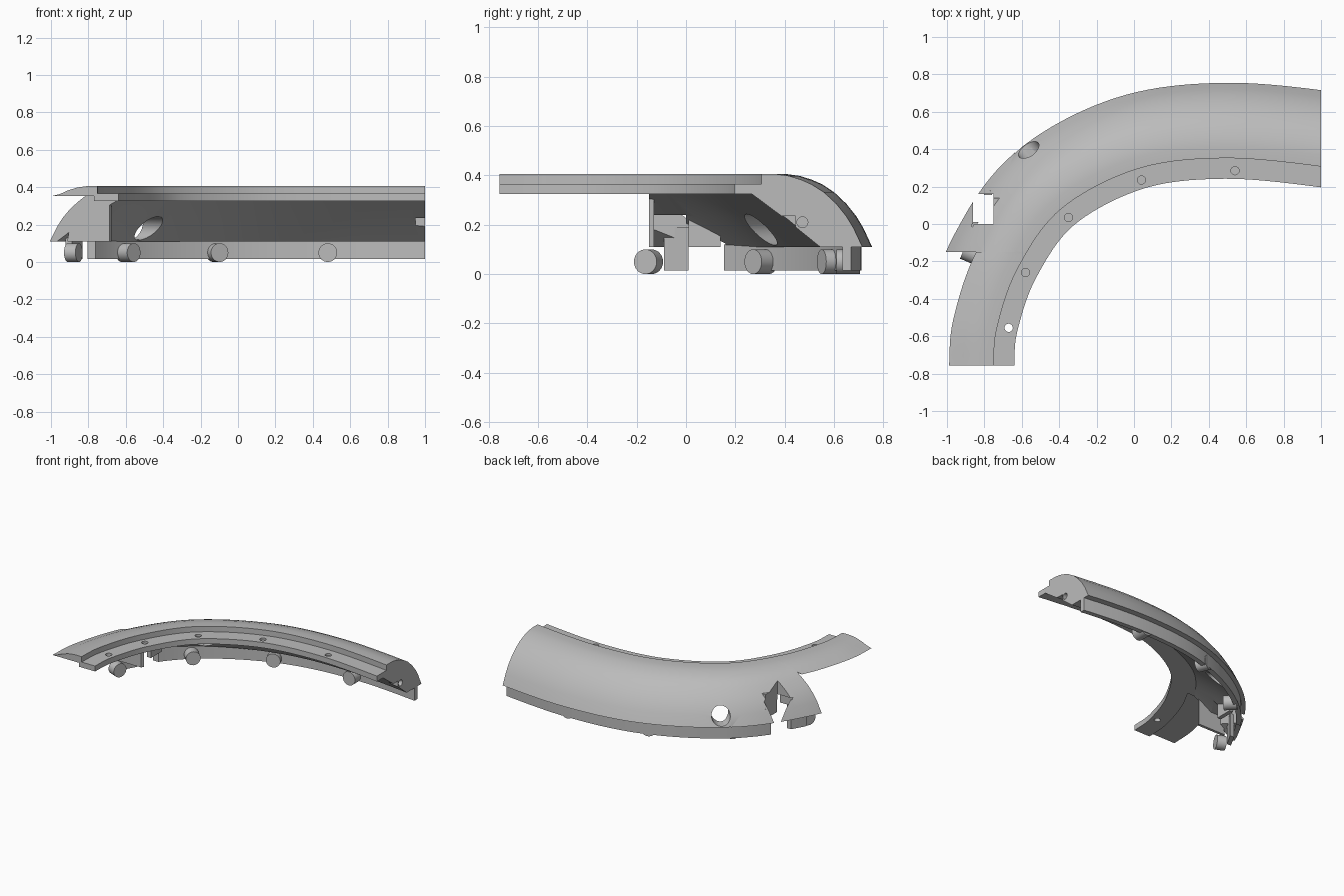
import bpy, bmesh, math
from mathutils import Vector

if "Cube" in bpy.data.objects:
    bpy.data.objects.remove(bpy.data.objects["Cube"], do_unlink=True)

grey = bpy.data.materials.new("plain_grey")
grey.use_nodes = True
grey.diffuse_color = (0.5, 0.5, 0.5, 1)
grey.node_tree.nodes["Principled BSDF"].inputs["Base Color"].default_value = (0.5, 0.5, 0.5, 1)

# Guide curve: the edge of the step, running past both ends so they can be trimmed flat
GUIDE = [Vector(p) for p in [(-.74, -1.15), (-.75, -.95), (-.75, -.75), (-.73, -.545),
                             (-.62, -.235), (-.39, .08), (.017, .294), (.48, .352),
                             (1, .307), (1.3, .245), (1.6, .16)]]


def guide_stations(steps=10):
    out = []
    for a, b, c, d in zip(GUIDE, GUIDE[1:], GUIDE[2:], GUIDE[3:]):
        for i in range(steps):
            t = i / steps
            p = .5 * (2 * b + (c - a) * t + (2 * a - 5 * b + 4 * c - d) * t * t
                      + (3 * b - a - 3 * c + d) * t ** 3)
            v = .5 * ((c - a) + 2 * (2 * a - 5 * b + 4 * c - d) * t
                      + 3 * (3 * b - a - 3 * c + d) * t * t)
            out.append((p, Vector((-v.y, v.x)).normalized()))
    return out


STATIONS = guide_stations()
ENDS = [((1, 0, 0), (1, 0, 0)), ((0, -.757, 0), (0, -1, 0))]


def above(y):
    return ((0, y, 0), (0, -1, 0))


def below(y):
    return ((0, y, 0), (0, 1, 0))


def add_object(name, bm):
    bmesh.ops.recalc_face_normals(bm, faces=bm.faces)
    mesh = bpy.data.meshes.new(name)
    bm.to_mesh(mesh)
    bm.free()
    ob = bpy.data.objects.new(name, mesh)
    bpy.context.collection.objects.link(ob)
    mesh.materials.append(grey)
    return ob


def sweep(name, profile, trims, far=None):
    """Sweep an (outward offset, height) profile, blending to far at the -x end, then trim."""
    bm = bmesh.new()
    rings = []
    for p, n in STATIONS:
        w = min(1, max(0, (1 - p.x) / 1.6)) ** 2
        ring = []
        for a, b in zip(profile, far or profile):
            u, z = Vector(a).lerp(Vector(b), w)
            ring.append(bm.verts.new((p.x + n.x * u, p.y + n.y * u, z)))
        rings.append(ring)
    count = len(profile)
    for r, s in zip(rings, rings[1:]):
        for i in range(count):
            j = (i + 1) % count
            bm.faces.new((r[i], r[j], s[j], s[i]))
    bm.faces.new(rings[0])
    bm.faces.new(rings[-1])
    for co, no in ENDS + trims:
        bmesh.ops.bisect_plane(bm, geom=bm.verts[:] + bm.edges[:] + bm.faces[:],
                               plane_co=co, plane_no=no, clear_outer=True)
        bmesh.ops.holes_fill(bm, edges=[e for e in bm.edges if e.is_boundary], sides=0)
    return add_object(name, bm)


def cylinder(name, start, end, radius):
    start, end = Vector(start), Vector(end)
    bm = bmesh.new()
    bmesh.ops.create_cone(bm, cap_ends=True, segments=32, radius1=radius, radius2=radius,
                          depth=(end - start).length)
    ob = add_object(name, bm)
    ob.location = (start + end) / 2
    ob.rotation_euler = (end - start).to_track_quat('Z', 'Y').to_euler()
    return ob


def box(name, lo, hi):
    bm = bmesh.new()
    bmesh.ops.create_cube(bm, size=1)
    for v in bm.verts:
        v.co = [lo[i] + (v.co[i] + .5) * (hi[i] - lo[i]) for i in range(3)]
    return add_object(name, bm)


# Shell with rounded outside and sloped inside, and its thin extension
lip = [(-.11, .325), (-.11, .365), (0, .365), (0, .405), (.06, .405)]
crown = [(.11, .398), (.16, .382), (.2, .364)]
side = [(.25, .332), (.3, .285), (.34, .235), (.37, .185), (.405, .11)]
shell = sweep("shell", lip + crown + side + [(.235, .11), (.1, .22), (-.04, .325)],
              [above(-.15)],
              far=lip + crown + [(u * .95, z) for u, z in side]
              + [(.35, .11), (.2, .235), (.07, .325)])
flange = sweep("flange", lip + crown + [(.238, .354), (.02, .354), (.02, .325)],
               [below(-.15)])

# Lower skirt, interrupted at the slot, with end wall and inner plate
skirt = [(.325, .015), (.36, .015), (.36, .12), (.325, .12)]
parts = [sweep("long_skirt", skirt, [above(.155)]),
         sweep("short_skirt", [(.305, .015), (.335, .015), (.335, .19), (.305, .19)],
               [above(-.09), below(.01)]),
         sweep("end_wall", [(.1, .345), (.1, .11), (.3, .11), (.27, .3)],
               [above(-.15), below(-.13)]),
         box("slot_wall", (-.75, .01, .11), (-.72, .14, .29))]

# Cutters: screw holes, slot, side port, pockets
cutters = []
for x, y, bottom in [(-.67, -.555, .3), (-.58, -.26, .35), (-.35, .035, .35),
                     (.04, .235, .35), (.54, .285, .35)]:
    cutters.append(cylinder("screw_cut", (x, y, bottom), (x, y, .5), .022))
port = Vector((-.53, .36, .18))
out = Vector((-.67, .74, 0)).normalized()
cutters += [
    cylinder("pin_cut", (-.785, .185, .2), (-.785, .185, .5), .018),
    box("slot_cut", (-.86, 0, 0), (-.75, .16, .5)),
    box("cavity_cut", (-.865, -.13, 0), (-.5, 0, .24)),
    cylinder("port_cut", port - out * .3, port + out * .3, .063),
    cylinder("recess_cut", port + out * .085, port + out * .3, .095),
    box("pocket_cut", (.95, .3, .165), (1.1, .445, .235)),
    cylinder("end_pin_cut", (.93, .472, .21), (1.1, .472, .21), .022),
]
for target in (shell, flange):
    bpy.context.view_layer.objects.active = target
    for c in cutters:
        if (target is flange) != (c in cutters[:2]):
            continue
        mod = target.modifiers.new("cut", 'BOOLEAN')
        mod.operation = 'DIFFERENCE'
        mod.solver = 'EXACT'
        mod.object = c
        bpy.ops.object.modifier_apply(modifier=mod.name)
for c in cutters:
    bpy.data.objects.remove(c, do_unlink=True)

# Short rollers through the skirt, given by inner end, outward direction and length
for i, (x, y, dx, dy, length) in enumerate([(-.85, -.165, -.92, .39, .066),
                                            (-.557, .272, -.7, .71, .09),
                                            (-.098, .55, -.38, .93, .08),
                                            (.48, .61, 0, 1, .095)]):
    start = Vector((x, y, .05))
    parts.append(cylinder("roller_%d" % (i + 1), start,
                          start + Vector((dx, dy, 0)) * length, .05))

# Smooth shading with sharp edges kept
bpy.ops.object.select_all(action='DESELECT')
for ob in parts + [shell, flange]:
    ob.select_set(True)
bpy.context.view_layer.objects.active = shell
bpy.ops.object.shade_smooth_by_angle(angle=math.radians(30))
